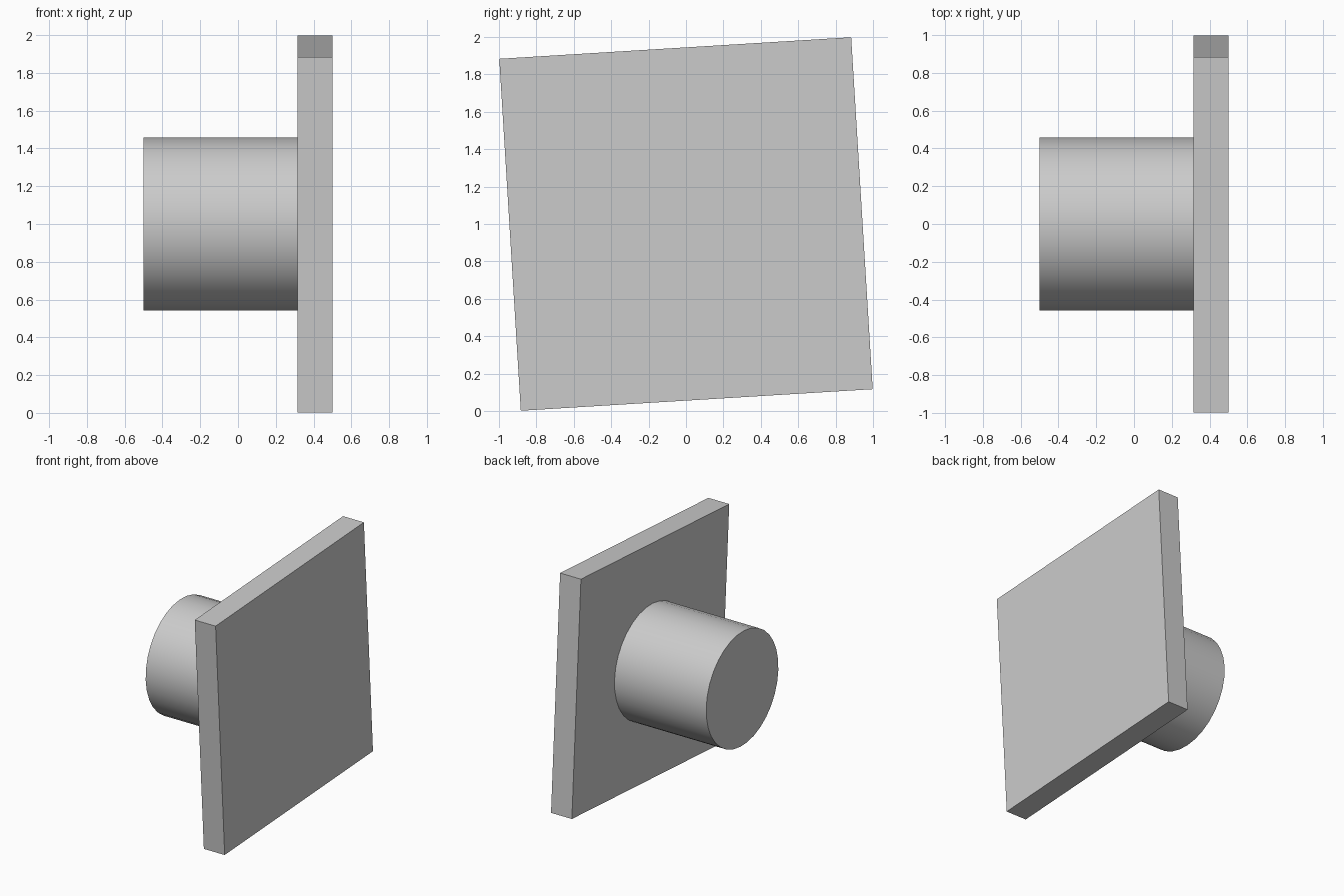
import bpy
import math

cube = bpy.data.objects.get("Cube")
if cube:
    bpy.data.objects.remove(cube, do_unlink=True)

TILT = math.radians(3.5)   # both parts share a slight roll about x
PLATE_SIDE = 1.885
PLATE_INNER, PLATE_OUTER = 0.315, 0.5
STUB_END = -0.5

grey = bpy.data.materials.new("plain_grey")
grey.use_nodes = True
colour = (0.6, 0.6, 0.6, 1)
grey.diffuse_color = colour
grey.node_tree.nodes["Principled BSDF"].inputs["Base Color"].default_value = colour


def finish(name):
    obj = bpy.context.object
    obj.name = obj.data.name = name
    obj.data.materials.append(grey)
    return obj


# Square plate
bpy.ops.mesh.primitive_cube_add(
    size=1, location=((PLATE_INNER + PLATE_OUTER) / 2, 0, 1), rotation=(TILT, 0, 0))
plate = finish("square_plate")
plate.scale = (PLATE_OUTER - PLATE_INNER, PLATE_SIDE, PLATE_SIDE)

# Round stub standing on the inner face of the plate
bpy.ops.mesh.primitive_cylinder_add(
    vertices=32, radius=0.458, depth=PLATE_INNER - STUB_END,
    location=((PLATE_INNER + STUB_END) / 2, 0, 1),
    rotation=(TILT, math.pi / 2, 0))
stub = finish("round_stub")
# Roll about the world x axis after laying the cylinder along x
stub.rotation_euler = (0, math.pi / 2, 0)
stub.rotation_euler.rotate_axis("Z", TILT)
bpy.ops.object.shade_smooth_by_angle(angle=math.radians(30))
